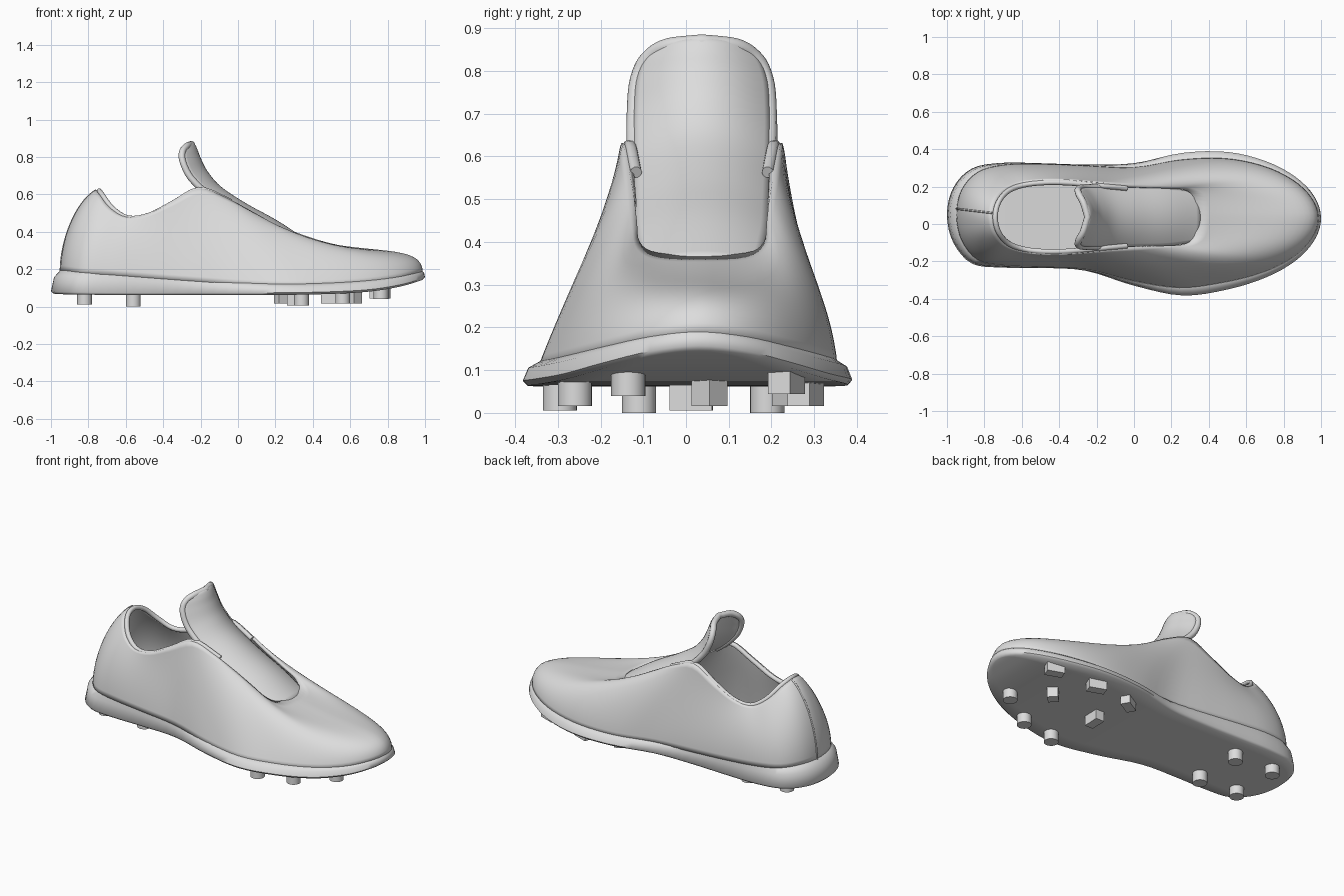
import bpy
import bmesh
from math import cos, sin, pi, radians
from mathutils import Vector

if "Cube" in bpy.data.objects:
    bpy.data.objects.remove(bpy.data.objects["Cube"])

grey = bpy.data.materials.new("light_grey")
grey.use_nodes = True
GREY = (0.72, 0.72, 0.72, 1)
grey.diffuse_color = GREY
grey.node_tree.nodes["Principled BSDF"].inputs["Base Color"].default_value = GREY

STEPS = 48  # samples from toe to heel on each side

# Tables run from toe (first) to heel (last) in equal angle steps
LEFT = [.03, .145, .25, .335, .385, .38, .325, .318, .325, .327, .297, .195, .05]
RIGHT = [.03, -.085, -.195, -.285, -.35, -.382, -.33, -.25, -.235, -.233, -.212, -.1, .05]
INSET = [.012, .016, .022, .03, .038, .038, .022, .006, .004, .015, .035, .045, .05]
SOLE_LOW = [.145, .132, .105, .08, .068, .063, .062, .062, .062, .063, .065, .067, .07]
SEAM = [.195, .183, .16, .14, .127, .122, .132, .15, .168, .183, .19, .2, .2]
RIM_HALF = [0, .105, .145, .152, .16, .175, .188, .2, .2, .185, .15, .085, 0]
RIM_Z = [.37, .375, .4, .45, .515, .585, .632, .56, .495, .48, .53, .6, .625]


def sample(table, t, flat=False):
    """Spline through evenly spaced values; flat levels its slope at both ends."""
    f = min(max(t, 0), 1) * (len(table) - 1)
    i = min(int(f), len(table) - 2)
    u = f - i
    p1, p2 = table[i], table[i + 1]
    p0 = table[i - 1] if i else (p2 if flat else 2 * p1 - p2)
    p3 = table[i + 2] if i + 2 < len(table) else (p1 if flat else 2 * p2 - p1)
    m1, m2 = (p2 - p0) / 2, (p3 - p1) / 2
    return (p1 * (2*u**3 - 3*u**2 + 1) + m1 * (u**3 - 2*u**2 + u)
            + p2 * (3*u**2 - 2*u**3) + m2 * (u**3 - u**2))


def folded(k):
    """Position around the shoe as (0..1 toe to heel, side)."""
    k %= 2 * STEPS
    return (k / STEPS, 1) if k <= STEPS else ((2 * STEPS - k) / STEPS, -1)


def outline(k, z_table, inset=0, dz=0, seam=False):
    t, side = folded(k)
    x = cos(pi * t)
    y = sample(LEFT if side > 0 else RIGHT, t)
    if seam:
        inset += sample(INSET, t, True)
    d = Vector((x, (y - .035) * 2.4)).normalized() * inset
    return Vector((x - d.x, y - d.y, sample(z_table, t, True) + dz))


def rim(k, inset=0):
    t, side = folded(k)
    y = max(0, sample(RIM_HALF, t) - inset * sin(pi * t))
    return Vector((-.21 + (.55 - inset) * cos(pi * t), .037 + side * y,
                   sample(RIM_Z, t, True)))


def make(name, bm, angle=40):
    bmesh.ops.remove_doubles(bm, verts=bm.verts, dist=.0005)
    bmesh.ops.recalc_face_normals(bm, faces=bm.faces)
    mesh = bpy.data.meshes.new(name)
    bm.to_mesh(mesh)
    bm.free()
    ob = bpy.data.objects.new(name, mesh)
    bpy.context.collection.objects.link(ob)
    mesh.materials.append(grey)
    bpy.ops.object.select_all(action='DESELECT')
    ob.select_set(True)
    bpy.context.view_layer.objects.active = ob
    bpy.ops.object.shade_smooth_by_angle(angle=radians(angle))
    return ob


def grid(bm, rows, closed=False):
    vs = [[bm.verts.new(p) for p in row] for row in rows]
    for a, b in zip(vs, vs[1:]):
        n = len(a)
        for i in range(n if closed else n - 1):
            j = (i + 1) % n
            bm.faces.new((a[i], a[j], b[j], b[i]))


def across(ring, cuts=8):
    """Rows joining the two sides of a ring."""
    return [[ring[k].lerp(ring[-k % (2 * STEPS)], c / cuts) for c in range(cuts + 1)]
            for k in range(STEPS + 1)]


def tube(name, points, radius):
    cu = bpy.data.curves.new(name, 'CURVE')
    cu.dimensions = '3D'
    cu.bevel_depth = radius
    cu.bevel_resolution = 3
    cu.use_fill_caps = True
    sp = cu.splines.new('POLY')
    sp.points.add(len(points) - 1)
    for p, co in zip(sp.points, points):
        p.co = (*co, 1)
    sp.use_smooth = True
    cu.materials.append(grey)
    ob = bpy.data.objects.new(name, cu)
    bpy.context.collection.objects.link(ob)


AROUND = range(2 * STEPS)

# Sole plate with a rounded flange, closed above by the insole
bm = bmesh.new()
low = [outline(k, SOLE_LOW, .012) for k in AROUND]
edge = [outline(k, SOLE_LOW, 0, .012) for k in AROUND]
top = [outline(k, SEAM, .006, seam=True) for k in AROUND]
shoulder = [Vector((e.x * .7 + t.x * .3, e.y * .7 + t.y * .3, e.z * .35 + t.z * .65))
            for e, t in zip(edge, top)]
grid(bm, [low, edge, shoulder, top], closed=True)
grid(bm, across(low))
grid(bm, across(top))
make("sole_plate", bm, 60)


# Upper: curved walls from the sole seam to the opening
def wall(k):
    t, side = folded(k)
    c = cos(pi * t)
    toe, heel = max(0, c), max(0, -c) ** 2
    p0 = outline(k, SEAM, 0, -.012, seam=True)
    p3 = rim(k)
    span = p3 - p0
    lean = (.1 if side > 0 else .28) * (1 - c * c)
    p1 = p0 + Vector((span.x * lean, span.y * lean, .14 + .02 * c * c))
    reach = (.24 if side > 0 else .2) + .32 * toe + .35 * heel
    drop = .1 * toe + span.z * .3 * (1 - toe) * (1 - .5 * heel)
    p2 = p3 - Vector((span.x * reach, span.y * reach, drop))
    return [p0 * (1-u)**3 + p1 * 3*u*(1-u)**2 + p2 * 3*u*u*(1-u) + p3 * u**3
            for u in (i / 16 for i in range(17))]


bm = bmesh.new()
grid(bm, list(zip(*[wall(k) for k in AROUND])), closed=True)
upper = make("upper", bm, 60)
solid = upper.modifiers.new("thickness", 'SOLIDIFY')
solid.thickness = .018
solid.offset = -1

# Collar padding around the ankle opening
tube("collar_padding", [rim(k, .018) + Vector((0, 0, -.006))
                        for k in range(STEPS // 2 - 5, 3 * STEPS // 2 + 6)], .014)

# Heel seam
tube("heel_seam", wall(STEPS - 1), .005)

# Tongue: crowned strip with a rounded upper end
TX = [.36, .2, .04, -.1, -.175, -.213, -.23, -.241, -.248]
TZ = [.348, .452, .54, .633, .72, .795, .84, .862, .868]
TW = [.125, .15, .155, .158, .158, .15, .122, .077, 0]
CROWN = [.02, .04, .05, .065, .085, .085, .065, .03, 0]
rows = []
for i in range(41):
    t = i / 40
    x, z = sample(TX, t), sample(TZ, t)
    nx, nz = sample(TZ, t + .01) - sample(TZ, t - .01), sample(TX, t - .01) - sample(TX, t + .01)
    n = Vector((nx, 0, nz * (1 - t))).normalized()
    w, c = sample(TW, t), sample(CROWN, t)
    rows.append([Vector((x, .037 + w * v, z)) - n * c * v * v
                 for v in (j / 8 - 1 for j in range(17))])
bm = bmesh.new()
grid(bm, rows)
tongue = make("tongue", bm, 60)
solid = tongue.modifiers.new("thickness", 'SOLIDIFY')
solid.thickness = .025
solid.offset = 0

# Padded lip around the free end of the tongue
free = rows[14:-1]
tube("tongue_lip", [r[0] for r in free] + [rows[-1][8]] + [r[-1] for r in reversed(free)], .018)


# Studs: round ones and bladed ones
def stud(name, x, y, z, height, size=None, turn=0):
    bm = bmesh.new()
    if size:
        bmesh.ops.create_cube(bm, size=1)
        bmesh.ops.scale(bm, vec=(*size, height), verts=bm.verts)
    else:
        bmesh.ops.create_cone(bm, cap_ends=True, segments=24, radius1=.04,
                              radius2=.04, depth=height)
    ob = make(name, bm, 30)
    ob.location = (x, y, z + height / 2)
    ob.rotation_euler.z = radians(turn)


for i, x in enumerate((-.82, -.56)):
    for side, y in (("left", .19), ("right", -.11)):
        stud(f"heel_stud_{side}_{i + 1}", x, y, .012 * (1 - i), .08)
for i, (x, y, z) in enumerate([(.34, -.295, .006), (.56, -.26, .016), (.765, -.135, .04)]):
    stud(f"forefoot_stud_{i + 1}", x, y, z, .075)
BLADES = [(.76, .235, .044, -20), (.5, .28, .016, -20), (.62, .055, .016, 45),
          (.25, .25, .016, 30), (.29, .012, .006, 88)]
for i, (x, y, z, turn) in enumerate(BLADES):
    size = (.06, .06) if i == 2 else (.1, .055)
    stud(f"blade_stud_{i + 1}", x, y, z, .075, size, turn)
